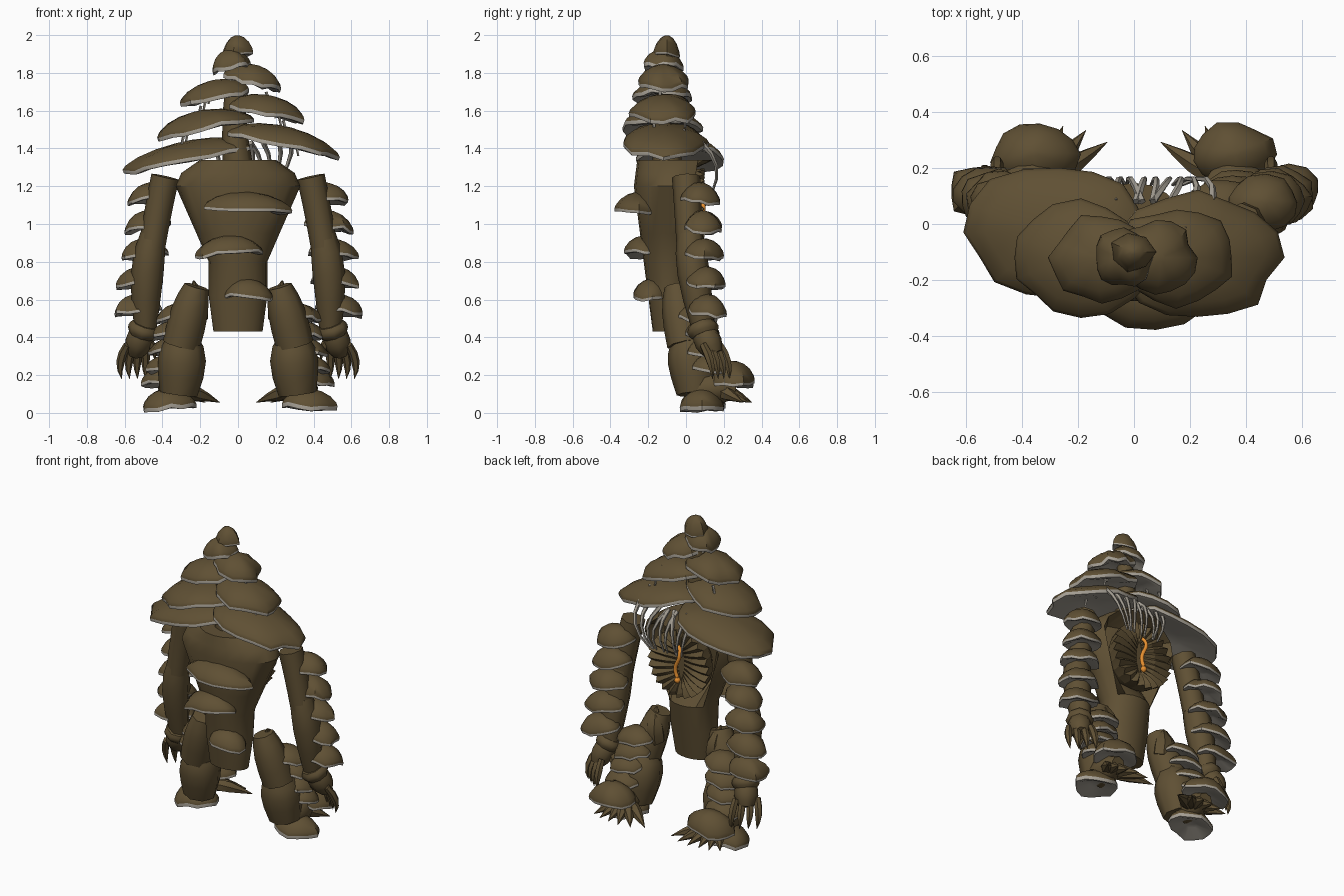
import bpy, bmesh, random
from math import sin, cos, pi, tau, radians
from mathutils import Vector, Matrix

cube = bpy.data.objects.get("Cube")
if cube:
    bpy.data.objects.remove(cube)
random.seed(4)


def material(name, *rgb):
    mat = bpy.data.materials.new(name)
    mat.use_nodes = True
    mat.diffuse_color = (*rgb, 1)
    mat.node_tree.nodes["Principled BSDF"].inputs["Base Color"].default_value = (*rgb, 1)
    return mat


brown = material("bark brown", 0.115, 0.08, 0.034)
grey = material("gill grey", 0.37, 0.34, 0.29)
orange = material("glowing orange", 0.8, 0.28, 0.03)


def circle(sides):
    return [(cos(tau * i / sides), sin(tau * i / sides)) for i in range(sides)]


def loft(name, rings, materials, grey_from=None, crease=40):
    """Skin a list of equal rings; strips from grey_from on use the second material."""
    bm = bmesh.new()
    loops = [[bm.verts.new(point) for point in ring] for ring in rings]
    sides = len(loops[0])
    for row, (lower, upper) in enumerate(zip(loops, loops[1:])):
        for i in range(sides):
            j = (i + 1) % sides
            face = bm.faces.new((lower[i], lower[j], upper[j], upper[i]))
            face.material_index = int(grey_from is not None and row >= grey_from)
    bm.faces.new(loops[0])
    bm.faces.new(loops[-1]).material_index = len(materials) - 1
    bmesh.ops.recalc_face_normals(bm, faces=bm.faces)
    mesh = bpy.data.meshes.new(name)
    bm.to_mesh(mesh)
    bm.free()
    for mat in materials:
        mesh.materials.append(mat)
    part = bpy.data.objects.new(name, mesh)
    bpy.context.collection.objects.link(part)
    bpy.ops.object.select_all(action="DESELECT")
    part.select_set(True)
    bpy.context.view_layer.objects.active = part
    bpy.ops.object.shade_smooth_by_angle(angle=radians(crease))


def tube(name, start, middle, end, thick, thin, swell=0, sides=8, mat=brown, steps=4):
    """Tapered tube bending through three points, optionally swollen midway."""
    start, middle, end = Vector(start), Vector(middle), Vector(end)
    control = middle * 2 - (start + end) / 2
    rings = []
    for k in range(steps + 1):
        t = k / steps
        point = start.lerp(control, t).lerp(control.lerp(end, t), t)
        along = (control - start).lerp(end - control, t).normalized()
        across = along.cross(Vector((0, 1, 0) if abs(along.y) < 0.8 else (1, 0, 0))).normalized()
        other = along.cross(across)
        radius = thick + (thin - thick) * t + swell * sin(pi * t)
        rings.append([point + (across * c + other * s) * radius for c, s in circle(sides)])
    loft(name, rings, [mat], crease=50)


def cap(name, place, width, depth, height, tilt=0, pitch=0, sides=13, lip=0.015):
    """Ragged shelf mushroom: brown dome, grey lip, hollow grey underside."""
    edge = [random.uniform(0.91, 1.09) for _ in range(sides)]
    droop = [random.uniform(-0.13, 0.13) * height for _ in range(sides)]
    turn = Matrix.Rotation(radians(tilt), 3, "Y") @ Matrix.Rotation(radians(pitch), 3, "X")
    dome = [(sin(k * pi / 10), height * cos(k * pi / 10) ** 1.3) for k in (0.4, 1.5, 2.7, 4, 4.99)]
    rings = []
    for t, z in dome + [(0.99, -lip), (0.86, -lip), (0.3, height / 10)]:
        rings.append([Vector(place) + turn @ Vector((
            width * t * c * (1 + (edge[i] - 1) * t),
            depth * t * s * (1 + (edge[i] - 1) * t),
            z + droop[i] * t * t)) for i, (c, s) in enumerate(circle(sides))])
    loft(name, rings, [brown, grey], len(dome) - 1, 45)


# Torso: hollowed at the back around the gill fan
rings = []
for z, half in [(0.43, 0.13), (0.62, 0.155), (0.8, 0.155), (0.95, 0.22), (1.2, 0.33), (1.27, 0.3), (1.34, 0.2)]:
    front, back = -0.12 - 0.13 * min(z, 2.4 - z), 0.17 * z - 0.08
    hollow = 0.14 if 0.9 < z < 1.3 else 0
    rings.append([(half * c, (front + back) / 2 + (back - front) / 2 * s - hollow * (s > 0.6), z)
                  for c, s in circle(20)])
loft("torso", rings, [brown], crease=35)

# Pleated gill fan in the back opening
rings = []
for size, y in [(0.6, -0.1), (0.95, 0), (1.05, 0.08), (0.85, 0.085), (0.5, 0.075), (0.1, 0.05)]:
    pleat = 0.017 * size if y > 0.06 else 0
    rings.append([(size * c / 4.9, y + pleat * (-1) ** i, 1.08 + (0.09 + size / 8.5) * s)
                  for i, (c, s) in enumerate(circle(48))])
loft("gill_fan", rings, [brown], crease=15)

# Glowing core
tube("core_upper", (0, 0.075, 1.2), (-0.02, 0.09, 1.16), (0, 0.09, 1.1), 0.01, 0.013, mat=orange)
tube("core_lower", (0, 0.09, 1.1), (0.015, 0.09, 1.05), (0, 0.09, 1), 0.013, 0.012, mat=orange)
tube("core_bulb", (0, 0.09, 1), (0, 0.09, 0.98), (0, 0.09, 0.96), 0.009, 0.006, 0.013, mat=orange)

# Crown: caps shrinking upward and leaning to alternate sides of a stem
tube("crown_stem", (0, -0.1, 1.3), (-0.02, -0.1, 1.6), (0, -0.1, 1.9), 0.08, 0.04)
for i in range(7):
    lean = (-1) ** (i + 1)
    cap(f"crown_cap_{i}", (lean * 0.038 * (7 - i), -0.03 if i == 0 else -0.12, 1.35 + 0.081 * i),
        0.335 - 0.038 * i, 0.25 - 0.024 * i, 0.09, lean * 12, sides=16, lip=0.02)
cap("crown_tip", (-0.005, -0.1, 1.9), 0.08, 0.072, 0.1, sides=7, lip=0.01)

# Caps climbing the belly
for i in range(3):
    lean = (-1) ** i
    cap(f"belly_cap_{i}", (lean * 0.05, -0.18 - 0.035 * i, 0.62 + 0.23 * i),
        0.13 + 0.045 * i, 0.1 + 0.013 * i, 0.09, lean * 4)

# Grey roots hanging behind and struts between the crown caps
for i in range(9):
    x = 0.045 * i - 0.1
    sway = random.uniform(-0.06, 0.06)
    tube(f"root_{i}", (x + sway, 0.08, 1.43), (x, 0.16, 1.31), (x * 0.7 - sway / 2, 0.14, 1.17),
         0.015, 0.006, sides=5, mat=grey)
for i in range(12):
    lean = (-1) ** i
    x, y, z = lean * (0.32 - 0.015 * i), random.uniform(-0.2, 0), 1.36 + 0.025 * i
    tube(f"strut_{i}", (x, y, z), (x - lean * 0.01, y, z + 0.05), (x - lean * 0.02, y, z + 0.09),
         0.006, 0.009, sides=5, mat=grey)

for side, s in (("left", 1), ("right", -1)):
    # Arm and its shelf caps
    tube(side + "_upper_arm", (s * 0.385, 0, 1.25), (s * 0.42, 0.01, 1.08), (s * 0.455, 0.02, 0.88),
         0.075, 0.07)
    tube(side + "_forearm", (s * 0.45, 0.02, 0.94), (s * 0.48, 0.04, 0.74), (s * 0.49, 0.09, 0.45),
         0.068, 0.06, 0.022)
    for i in range(5):
        cap(f"{side}_arm_cap_{i}", (s * (0.46 + 0.02 * i), 0.075 + 0.01 * i, 1.135 - 0.148 * i),
            0.13, 0.1, 0.085, s * 8, -6)

    # Hand with clawed fingers
    tube(side + "_cuff", (s * 0.49, 0.08, 0.47), (s * 0.5, 0.09, 0.44), (s * 0.51, 0.1, 0.41),
         0.07, 0.07, 0.015)
    tube(side + "_palm", (s * 0.5, 0.09, 0.44), (s * 0.525, 0.12, 0.37), (s * 0.54, 0.15, 0.31),
         0.06, 0.045, 0.02)
    for i in range(4):
        x, y = 0.49 + 0.032 * i, 0.18 - 0.03 * i
        tube(f"{side}_finger_{i}", (s * x, y, 0.36), (s * (x + 0.012 * i), y + 0.04, 0.27),
             (s * (x + 0.01 * i), y + 0.05, 0.18), 0.02, 0.001, 0.012, sides=6)
    tube(side + "_thumb", (s * 0.49, 0.1, 0.39), (s * 0.45, 0.12, 0.34), (s * 0.44, 0.14, 0.28),
         0.025, 0.001, 0.008, sides=6)

    # Leg with a pointed hip and layered calf caps
    tube(side + "_thigh", (s * 0.22, -0.05, 0.67), (s * 0.255, -0.03, 0.54), (s * 0.3, 0, 0.36),
         0.065, 0.1, 0.015)
    tube(side + "_calf", (s * 0.3, 0, 0.4), (s * 0.297, 0.03, 0.28), (s * 0.315, 0.05, 0.1),
         0.085, 0.1, 0.035)
    tube(side + "_hip_spur", (s * 0.22, 0, 0.5), (s * 0.22, 0.01, 0.6), (s * 0.235, -0.03, 0.7),
         0.06, 0.004, 0.02, sides=6)
    for i in range(4):
        cap(f"{side}_leg_cap_{i}", (s * (0.32 + 0.017 * i), 0.06 + 0.02 * i, 0.51 - 0.09 * i),
            0.12, 0.1, 0.07, s * 7, -6)

    # Foot: two caps and a fan of claws
    cap(side + "_heel_cap", (s * 0.37, 0.085, 0.04), 0.145, 0.12, 0.09, s * 4, lip=0.022)
    cap(side + "_toe_cap", (s * 0.355, 0.25, 0.165), 0.155, 0.115, 0.11, s * 3, -3)
    tube(side + "_foot", (s * 0.33, 0.06, 0.12), (s * 0.34, 0.16, 0.13), (s * 0.34, 0.26, 0.12),
         0.08, 0.05, 0.02)
    for i in range(6):
        c, q = cos(radians(144 - 18 * i)), sin(radians(144 - 18 * i))
        reach = 0.29 - 0.022 * min(i, 3)
        root, knuckle, tip = [(s * (0.33 + r * c), 0.14 + r * 0.9 * q, z)
                              for r, z in ((0.06, 0.11), (reach / 2, 0.1), (reach, 0.055))]
        tube(f"{side}_claw_{i}", root, knuckle, tip, 0.035, 0.001, 0.018, sides=6)
